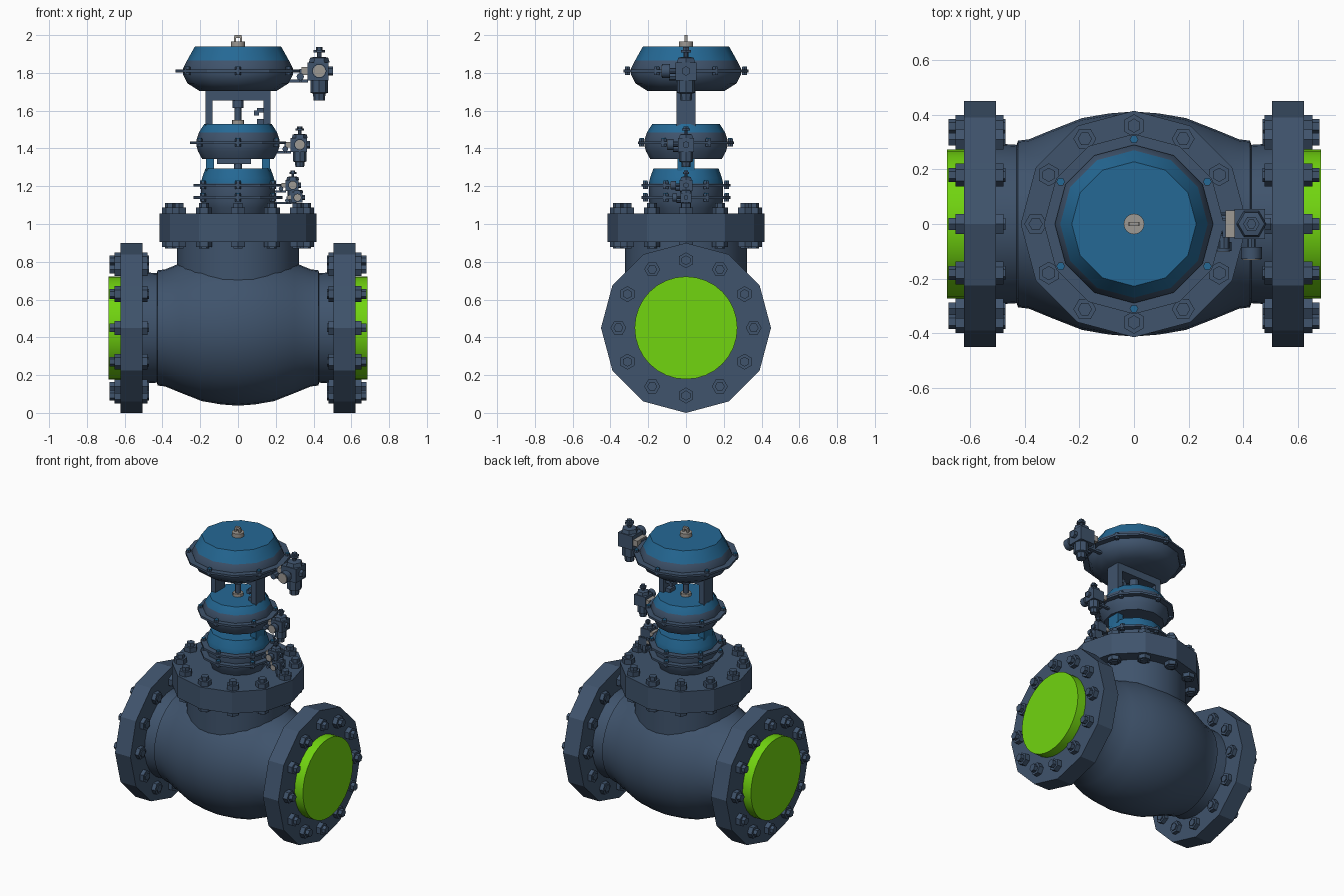
import bpy, bmesh, math
from mathutils import Matrix, Vector

if "Cube" in bpy.data.objects:
    bpy.data.objects.remove(bpy.data.objects["Cube"])


def material(name, rgb):
    m = bpy.data.materials.new(name)
    m.diffuse_color = (*rgb, 1)
    m.use_nodes = True
    m.node_tree.nodes["Principled BSDF"].inputs["Base Color"].default_value = m.diffuse_color
    return m


STEEL = material("dark steel blue", (0.050, 0.087, 0.150))
BLUE = material("actuator blue", (0.018, 0.140, 0.300))
GREEN = material("port green", (0.165, 0.660, 0.005))
GRAY = material("bare metal", (0.340, 0.320, 0.295))

ALONG_X = Matrix.Rotation(math.pi / 2, 4, 'Y')
ALONG_Y = Matrix.Rotation(math.pi / 2, 4, 'X')      # local +z becomes -y
UP = Matrix.Identity(4)


def at(x, y, z):
    return Matrix.Translation((x, y, z))


def finish(name, bm, mats, angle=None):
    bmesh.ops.recalc_face_normals(bm, faces=bm.faces)
    mesh = bpy.data.meshes.new(name)
    bm.to_mesh(mesh)
    bm.free()
    for m in mats:
        mesh.materials.append(m)
    ob = bpy.data.objects.new(name, mesh)
    bpy.context.collection.objects.link(ob)
    if angle:
        bpy.ops.object.select_all(action='DESELECT')
        ob.select_set(True)
        bpy.context.view_layer.objects.active = ob
        bpy.ops.object.shade_smooth_by_angle(angle=math.radians(angle))
    return ob


def add_lathe(bm, profile, n, mat=UP, slot=0):
    """Closed turned solid from (radius, height) points, around local z."""
    rings = []
    for r, h in profile:
        rings.append([bm.verts.new(mat @ Vector((r * math.cos(2 * math.pi * i / n),
                                                 r * math.sin(2 * math.pi * i / n), h)))
                      for i in range(n)])
    faces = [bm.faces.new(rings[0]), bm.faces.new(rings[-1])]
    for a, b in zip(rings, rings[1:]):
        for i in range(n):
            j = (i + 1) % n
            faces.append(bm.faces.new((a[i], a[j], b[j], b[i])))
    for f in faces:
        f.material_index = slot


def add_cyl(bm, r, h0, h1, n, mat=UP, slot=0):
    add_lathe(bm, [(r, h0), (r, h1)], n, mat, slot)


def add_box(bm, x0, x1, y0, y1, z0, z1, mat=UP, slot=0):
    m = mat @ at((x0 + x1) / 2, (y0 + y1) / 2, (z0 + z1) / 2) @ Matrix.Diagonal((x1 - x0, y1 - y0, z1 - z0, 1))
    for v in bmesh.ops.create_cube(bm, size=1, matrix=m)['verts']:
        for f in v.link_faces:
            f.material_index = slot


def lathe(name, profile, n, colour, mat=UP, angle=None):
    bm = bmesh.new()
    add_lathe(bm, profile, n, mat)
    return finish(name, bm, [colour], angle)


def bolt_circle(name, mat, radius, lo, hi):
    """Twelve studs with hex nuts on both faces (lo, hi) of a flange."""
    bm = bmesh.new()
    for i in range(12):
        a = i * math.pi / 6
        m = mat @ Matrix.Rotation(a, 4, 'Z') @ at(radius, 0, 0)
        add_lathe(bm, [(0.042, lo - 0.027), (0.042, hi + 0.032)], 6, m)
        add_cyl(bm, 0.026, lo - 0.034, hi + 0.057, 6, m)
    finish(name, bm, [STEEL])


# Valve body: smooth barrel with necks
half = [(0.295, 0.51), (0.29, 0.43), (0.305, 0.425), (0.31, 0.385),
        (0.345, 0.30), (0.388, 0.19), (0.405, 0.09)]
profile = [(r, -h) for r, h in half] + [(0.412, 0)] + half[::-1]
lathe("valve_body", profile, 32, STEEL, at(0, 0, 0.45) @ ALONG_X, 30)

# Pipe flanges, bolts and green port covers on both ends
for side, s in (("left", -1), ("right", 1)):
    m = at(0, 0, 0.45) @ Matrix.Rotation(s * math.pi / 2, 4, 'Y')
    lathe(side + "_flange", [(0.45, 0.505), (0.45, 0.622)], 12, STEEL, m)
    lathe(side + "_port_cover", [(0.272, 0.60), (0.272, 0.685)], 32, GREEN, m, 30)
    bolt_circle(side + "_flange_bolts", m, 0.358, 0.505, 0.622)

# Bonnet neck, flange and bolts
lathe("bonnet_neck", [(0.322, 0.55), (0.322, 0.91)], 24, STEEL, UP, 30)
lathe("bonnet_flange", [(0.415, 0.905), (0.415, 1.055)], 12, STEEL)
bolt_circle("bonnet_bolts", UP, 0.36, 0.905, 1.055)


def actuator(name, profile, blue_above, rims, rim_r):
    """Diaphragm housing: blue cap, steel lower shell, bolted rims."""
    bm = bmesh.new()
    add_lathe(bm, profile, 12)
    for f in bm.faces:
        f.material_index = int(f.calc_center_median().z > blue_above)
    finish(name + "_housing", bm, [STEEL, BLUE], 40)
    bm = bmesh.new()
    for z in rims:
        add_cyl(bm, rim_r, z - 0.007, z + 0.007, 12)
        for i in range(6):
            a = math.radians(30 + 60 * i)
            m = at((rim_r - 0.02) * math.cos(a), (rim_r - 0.02) * math.sin(a), z)
            add_cyl(bm, 0.016, -0.02, 0.02, 6, m)
            add_cyl(bm, 0.014, 0.02, 0.024, 6, m, 1)
    finish(name + "_rim", bm, [STEEL, BLUE])


actuator("lower_actuator",
         [(0.17, 1.05), (0.185, 1.085), (0.197, 1.12), (0.197, 1.215), (0.19, 1.245), (0.172, 1.295)],
         1.225, (1.14, 1.205), 0.235)
actuator("middle_actuator",
         [(0.19, 1.345), (0.212, 1.385), (0.22, 1.415), (0.22, 1.445), (0.207, 1.485), (0.178, 1.53)],
         1.49, (1.43,), 0.255)
actuator("top_actuator",
         [(0.205, 1.705), (0.268, 1.745), (0.29, 1.79), (0.29, 1.825), (0.27, 1.865), (0.228, 1.94)],
         1.87, (1.81,), 0.33)

# Yoke between middle and top actuators
bm = bmesh.new()
add_box(bm, -0.172, 0.172, -0.05, 0.05, 1.655, 1.71)
add_box(bm, -0.172, -0.135, -0.05, 0.05, 1.47, 1.66)
add_box(bm, 0.135, 0.172, -0.05, 0.05, 1.47, 1.66)
add_box(bm, 0.10, 0.14, -0.03, 0.03, 1.53, 1.555)
add_box(bm, 0.10, 0.14, -0.03, 0.03, 1.59, 1.615)
add_box(bm, 0.085, 0.11, -0.03, 0.03, 1.575, 1.60)
finish("upper_yoke", bm, [STEEL])

# Yoke between lower and middle actuators
bm = bmesh.new()
for s in (-1, 1):
    x = sorted((s * 0.128, s * 0.17))
    add_box(bm, *x, -0.045, 0.045, 1.28, 1.36, slot=1)
add_box(bm, -0.11, 0.07, -0.04, 0.04, 1.318, 1.35)
add_cyl(bm, 0.02, 1.28, 1.35, 12)
finish("lower_yoke", bm, [STEEL, BLUE])

# Stem and collar
bm = bmesh.new()
add_cyl(bm, 0.03, 1.615, 1.66, 12)
add_cyl(bm, 0.018, 1.53, 1.63, 12)
add_cyl(bm, 0.033, 1.525, 1.55, 12, slot=1)
finish("valve_stem", bm, [STEEL, GRAY], 30)

# Top cap with a small lifting loop
bm = bmesh.new()
add_cyl(bm, 0.038, 1.93, 1.967, 16)
add_box(bm, -0.02, -0.01, -0.008, 0.008, 1.96, 1.992)
add_box(bm, 0.01, 0.02, -0.008, 0.008, 1.96, 1.992)
add_box(bm, -0.018, 0.018, -0.008, 0.008, 1.986, 2.0)
finish("lifting_cap", bm, [GRAY], 30)


def regulator(name, x, z, s, rim_x):
    """Air regulator with knob, gauge and bracket on the actuator's right side."""
    m = at(x, 0, z) @ Matrix.Scale(s, 4)
    bm = bmesh.new()
    add_lathe(bm, [(0.03, -0.155), (0.033, -0.12), (0.047, -0.115), (0.047, -0.05)], 8, m)
    add_box(bm, -0.062, 0.05, -0.055, 0.055, -0.05, 0.045, m)
    add_lathe(bm, [(0.055, 0.045), (0.048, 0.07), (0.025, 0.075)], 6, m)
    add_cyl(bm, 0.012, 0.07, 0.12, 8, m)
    add_cyl(bm, 0.03, 0.098, 0.112, 6, m)
    add_cyl(bm, 0.018, 0.112, 0.126, 6, m)
    add_cyl(bm, 0.025, 0.04, 0.072, 6, m @ ALONG_X)
    # gauge facing the front
    add_cyl(bm, 0.015, 0.05, 0.09, 8, m @ ALONG_Y)
    add_cyl(bm, 0.038, 0.085, 0.128, 16, m @ ALONG_Y)
    add_cyl(bm, 0.033, 0.128, 0.131, 16, m @ ALONG_Y, 1)
    # bracket and feed pipe
    add_box(bm, -0.095, -0.06, -0.05, 0.05, -0.02, 0.02, m, 1)
    add_cyl(bm, 0.02, 0.04, 0.09, 8, m @ at(-0.1, 0, -0.03) @ ALONG_Y)
    add_box(bm, (rim_x - x) / s, -0.06, -0.012, 0.012, -0.06, -0.045, m)
    add_box(bm, -0.105, -0.09, -0.05, 0.012, -0.06, 0.01, m)
    finish(name, bm, [STEEL, GRAY], 30)


regulator("top_regulator", 0.43, 1.81, 1.0, 0.27)
regulator("middle_regulator", 0.327, 1.42, 0.77, 0.20)
regulator("lower_regulator_rear", 0.29, 1.205, 0.62, 0.18)
regulator("lower_regulator_front", 0.315, 1.14, 0.55, 0.18)
